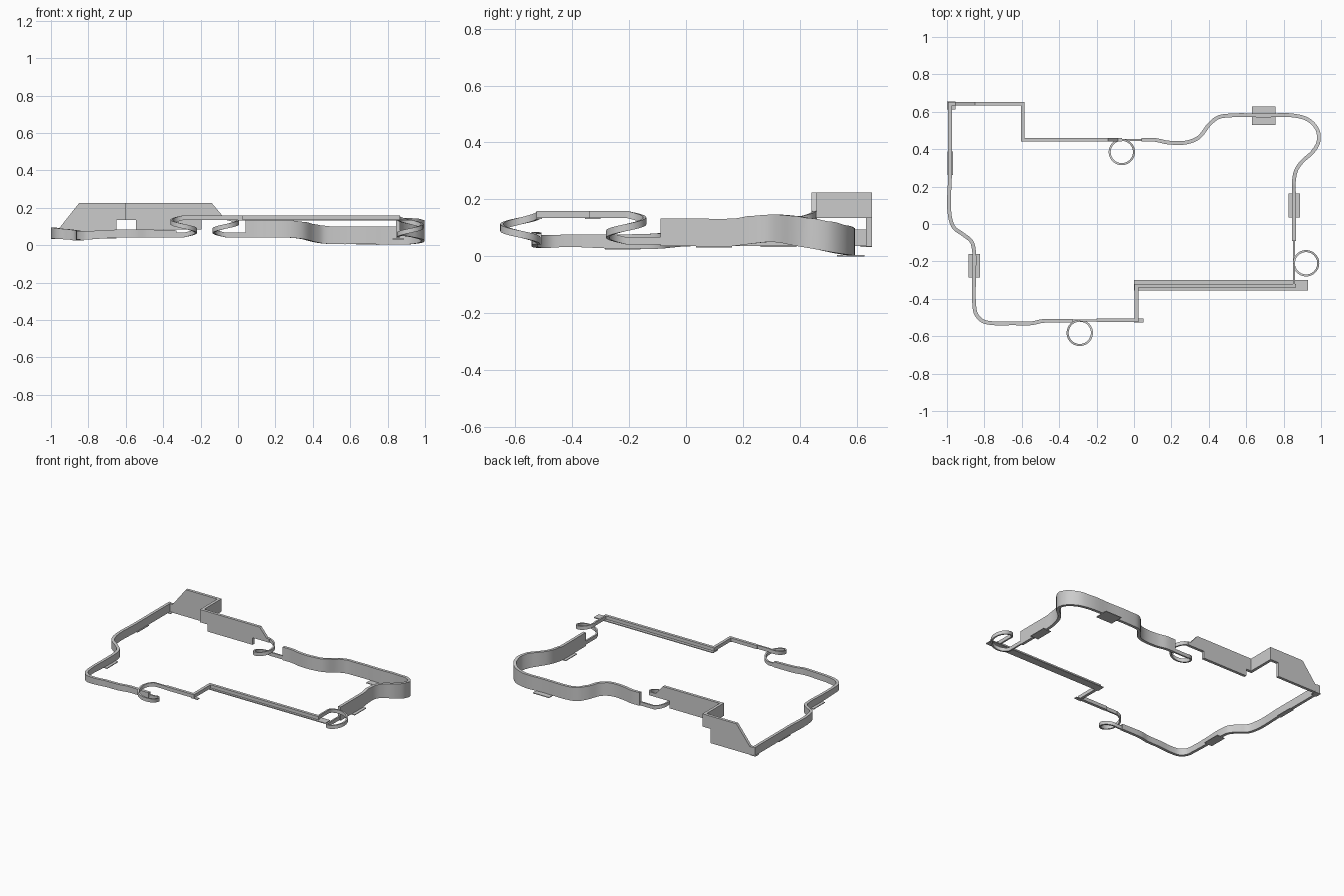
import bpy, bmesh, math
from mathutils import Vector

if "Cube" in bpy.data.objects:
    bpy.data.objects.remove(bpy.data.objects["Cube"])


def finish(name, bm):
    bmesh.ops.recalc_face_normals(bm, faces=bm.faces[:])
    me = bpy.data.meshes.new(name)
    bm.to_mesh(me)
    bm.free()
    ob = bpy.data.objects.new(name, me)
    bpy.context.collection.objects.link(ob)
    bpy.ops.object.select_all(action='DESELECT')
    bpy.context.view_layer.objects.active = ob
    ob.select_set(True)
    bpy.ops.object.shade_smooth_by_angle(angle=math.radians(30))
    return ob


def wall(name, pts, width):
    """Sweep an upright strip along points (x, y, z_bottom, z_top) with mitred corners."""
    bm = bmesh.new()
    rings = []
    n = len(pts)
    P = [Vector(p[:2]) for p in pts]
    for i, (x, y, zb, zt) in enumerate(pts):
        d0 = (P[i] - P[max(i - 1, 0)]).normalized() if i else None
        d1 = (P[i + 1] - P[i]).normalized() if i < n - 1 else d0
        d0 = d0 or d1
        t = (d0 + d1).normalized()
        nrm = Vector((-t.y, t.x)) * (width / 2 / max(t.dot(d1), 0.4))
        a, b = P[i] + nrm, P[i] - nrm
        rings.append([bm.verts.new(v) for v in
                      ((a.x, a.y, zb), (b.x, b.y, zb), (b.x, b.y, zt), (a.x, a.y, zt))])
    for r, s in zip(rings, rings[1:]):
        for k in range(4):
            bm.faces.new((r[k], r[(k + 1) % 4], s[(k + 1) % 4], s[k]))
    bm.faces.new(rings[0])
    bm.faces.new(rings[-1])
    return finish(name, bm)


def smooth(pts, steps=6):
    """Round a point path into a flowing curve."""
    V = [Vector(p) for p in pts]
    V = [V[0] * 2 - V[1]] + V + [V[-1] * 2 - V[-2]]
    out = []
    for a, b, c, d in zip(V, V[1:], V[2:], V[3:]):
        # tangents limited so straight runs stay straight
        L = (c - b).length
        m0 = ((b - a).normalized() + (c - b).normalized()) * 0.5 * L
        m1 = ((c - b).normalized() + (d - c).normalized()) * 0.5 * L
        for k in range(steps):
            t = k / steps
            out.append((2*t**3 - 3*t*t + 1) * b + (t**3 - 2*t*t + t) * m0
                       + (3*t*t - 2*t**3) * c + (t**3 - t*t) * m1)
    out.append(V[-2])
    return out


def track(name, pts, width):
    """Smoothed strip from (x, y, z_bottom, z_top)."""
    return wall(name, [tuple(v) for v in smooth(pts)], width)


def spiral(name, cx, cy, start, turn, exit_len):
    """One-turn descending ribbon with a straight run-out."""
    r, n, hi, lo, h = 0.065, 48, 0.135, 0.042, 0.025
    pts = []
    for i in range(n + 1):
        a = start + turn * 2 * math.pi * i / n
        z = hi + (lo - hi) * i / n
        pts.append((cx + r * math.cos(a), cy + r * math.sin(a), z, z + h))
    t = Vector((-math.sin(start), math.cos(start))) * turn * exit_len
    pts.append((pts[-1][0] + t.x, pts[-1][1] + t.y, lo, lo + h))
    wall(name, pts, 0.011)


def plate(name, x0, x1, y0, y1, z0, z1):
    wall(name, [(x0, (y0 + y1) / 2, z0, z1), (x1, (y0 + y1) / 2, z0, z1)], y1 - y0)


# tall stepped wall at the back left
wall("back_stepped_wall", [
    (-.98, .643, .035, .092), (-.955, .643, .035, .092), (-.85, .643, .035, .225),
    (-.65, .643, .035, .225), (-.649, .643, .135, .225), (-.595, .643, .135, .225),
    (-.595, .45, .135, .225), (-.546, .45, .135, .225), (-.545, .45, .085, .225),
    (-.195, .45, .085, .225), (-.194, .45, .135, .225), (-.14, .45, .135, .225),
    (-.085, .45, .135, .16), (-.065, .45, .135, .16)], 0.02)

# descending spirals
spiral("back_spiral", -.065, .385, math.pi / 2, -1, .11)
spiral("right_spiral", .92, -.21, math.pi, -1, .125)
spiral("front_spiral", -.29, -.582, math.pi / 2, 1, .05)

# curving wall from the back spiral round the right corner
track("right_curved_wall", [
    (.04, .45, .04, .132), (.11, .45, .04, .132), (.18, .436, .04, .132),
    (.28, .436, .04, .132), (.345, .462, .033, .125), (.405, .535, .018, .112),
    (.45, .57, .01, .105), (.51, .58, .006, .1), (.70, .58, .006, .1),
    (.85, .58, .003, .1), (.93, .558, .006, .108), (.98, .505, .015, .122),
    (.986, .44, .028, .134), (.955, .385, .038, .142), (.90, .335, .048, .146),
    (.868, .29, .05, .146), (.855, .23, .044, .142), (.855, .16, .036, .132),
    (.855, .03, .036, .132), (.855, -.09, .036, .132)], 0.02)

# raised front run with its step and wide floor plates
wall("right_feed_strip", [(.855, -.33, .135, .16), (.855, -.21, .135, .16)], 0.011)
wall("front_raised_run", [
    (.865, -.33, .135, .16), (.014, -.33, .135, .16), (.014, -.515, .135, .16),
    (-.20, -.515, .135, .16)], 0.02)
wall("front_spiral_feed", [(-.20, -.517, .135, .16), (-.29, -.517, .135, .16)], 0.011)
plate("front_floor_plate", 0, .93, -.355, -.30, .131, .137)
plate("step_floor_plate", 0, .052, -.526, -.505, .131, .137)

# low curving track along the front left and left side
track("left_low_track", [
    (-.33, -.517, .042, .08), (-.42, -.517, .042, .082), (-.49, -.519, .042, .084),
    (-.55, -.531, .042, .085), (-.65, -.531, .04, .083), (-.75, -.531, .034, .078),
    (-.81, -.518, .03, .075), (-.845, -.48, .03, .075), (-.855, -.42, .033, .076),
    (-.855, -.28, .028, .076), (-.855, -.15, .025, .078), (-.868, -.095, .027, .081),
    (-.915, -.055, .031, .086), (-.962, -.02, .034, .091), (-.984, .04, .036, .095),
    (-.984, .26, .036, .095), (-.984, .45, .036, .095), (-.984, .652, .036, .095)], 0.02)

# thin pads under the track
for name, x0, x1, y0, y1, z in (
        ("back_pad", .63, .757, .53, .627, .0),
        ("right_pad", .825, .887, .035, .162, .031),
        ("left_front_pad", -.885, -.823, -.285, -.16, .024),
        ("left_back_pad", -.998, -.967, .262, .388, .033),
        ("corner_pad", -1.0, -.955, .613, .654, .033)):
    plate(name, x0, x1, y0, y1, z, z + .005)
